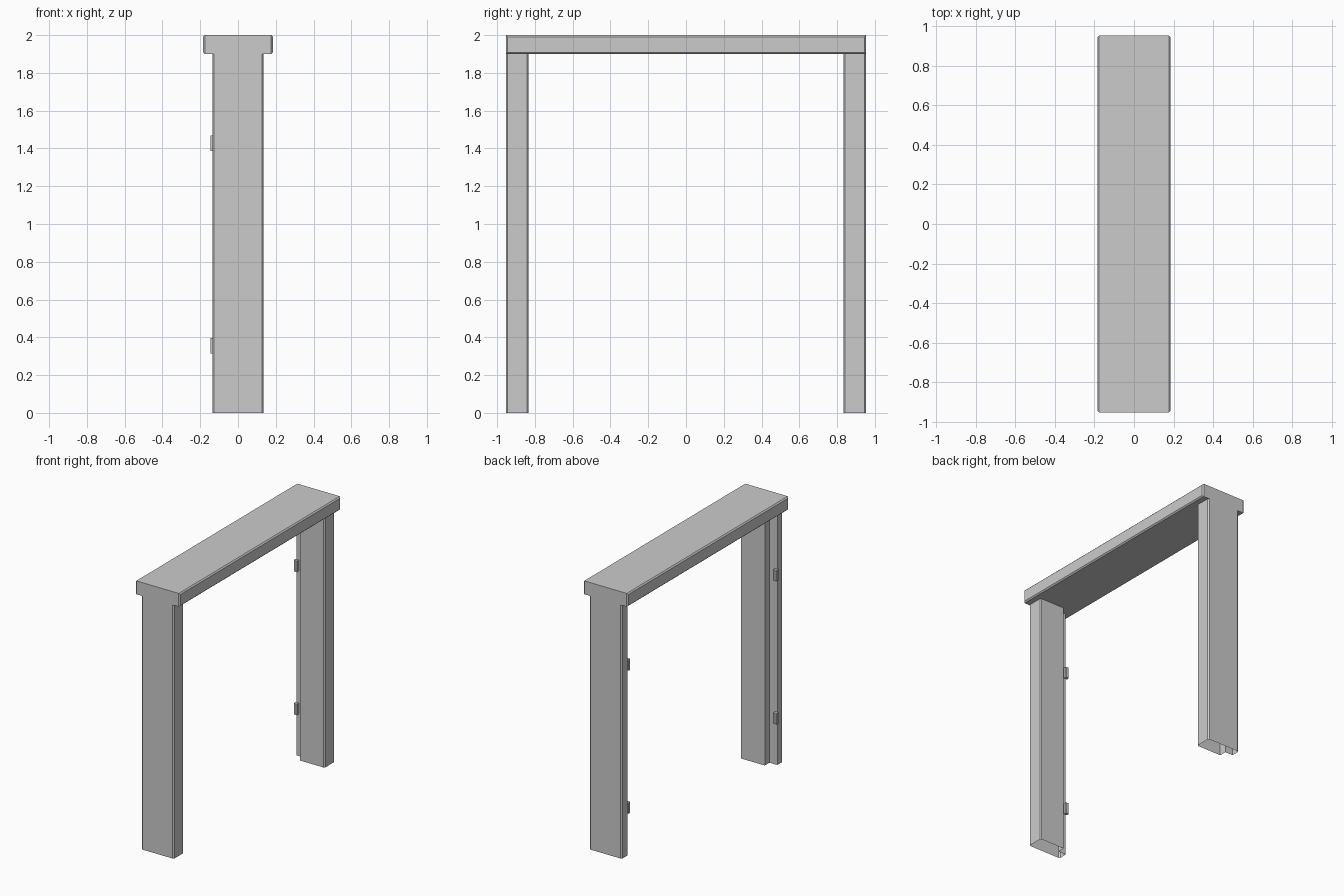
import bpy, bmesh
from mathutils import Vector

if "Cube" in bpy.data.objects:
    bpy.data.objects.remove(bpy.data.objects["Cube"])

END, INNER, TOP, BEAM_Z = 0.953, 0.833, 2.0, 1.9
B = 0.009  # chamfer size


def make_object(name, bm):
    bmesh.ops.recalc_face_normals(bm, faces=bm.faces[:])
    mesh = bpy.data.meshes.new(name)
    bm.to_mesh(mesh)
    bm.free()
    ob = bpy.data.objects.new(name, mesh)
    bpy.context.collection.objects.link(ob)
    return ob


def prism(name, outline, side, z0, z1):
    """Extrude an XY outline upward; side = -1 mirrors it across y."""
    bm = bmesh.new()
    face = bm.faces.new([bm.verts.new((x, y * side, z0)) for x, y in outline])
    new = bmesh.ops.extrude_face_region(bm, geom=[face])["geom"]
    bmesh.ops.translate(bm, vec=Vector((0, 0, z1 - z0)),
                        verts=[v for v in new if isinstance(v, bmesh.types.BMVert)])
    return make_object(name, bm)


# Lintel: box with chamfers around both long side faces
bm = bmesh.new()
bmesh.ops.create_cube(bm, size=1)
for v in bm.verts:
    v.co = (v.co.x * 0.37, v.co.y * 2 * END, BEAM_Z + (v.co.z + 0.5) * (TOP - BEAM_Z))
rim = [e for e in bm.edges if e.verts[0].co.x * e.verts[1].co.x > 0]
bmesh.ops.bevel(bm, geom=rim, offset=B, segments=1, affect='EDGES')
frame = make_object("door_frame", bm)

# Posts: chamfered section with a door rebate on the inner -x corner
W, STEP_X, STEP_Y = 0.135, -0.07, 0.888
section = [(W, INNER + B), (W, END - B), (W - B, END), (-W + B, END),
           (-W, END - B), (-W, STEP_Y), (STEP_X, STEP_Y), (STEP_X, INNER),
           (W - B, INNER)]
bpy.context.view_layer.objects.active = frame
for side in (1, -1):
    post = prism("post", section, side, 0, BEAM_Z)
    mod = frame.modifiers.new("join", 'BOOLEAN')
    mod.operation, mod.solver, mod.object = 'UNION', 'EXACT', post
    bpy.ops.object.modifier_apply(modifier=mod.name)
    bpy.data.objects.remove(post)

# The post feet are open underneath
bm = bmesh.new()
bm.from_mesh(frame.data)
feet = [f for f in bm.faces if all(v.co.z < 0.001 for v in f.verts)]
bmesh.ops.delete(bm, geom=feet, context='FACES_ONLY')
bm.to_mesh(frame.data)
bm.free()

# Hinges: small chamfered blocks in the rebates, two per post
x0, x1, y0, y1, c = -0.145, -0.118, 0.864, STEP_Y, 0.006
hinge = [(x0, y0 + c), (x0, y1), (x1, y1), (x1, y0 + c), (x1 - c, y0), (x0 + c, y0)]
for side, hand in ((1, "back"), (-1, "front")):
    for z, level in ((0.315, "lower"), (1.387, "upper")):
        prism(f"{hand}_{level}_hinge", hinge, side, z, z + 0.082)
